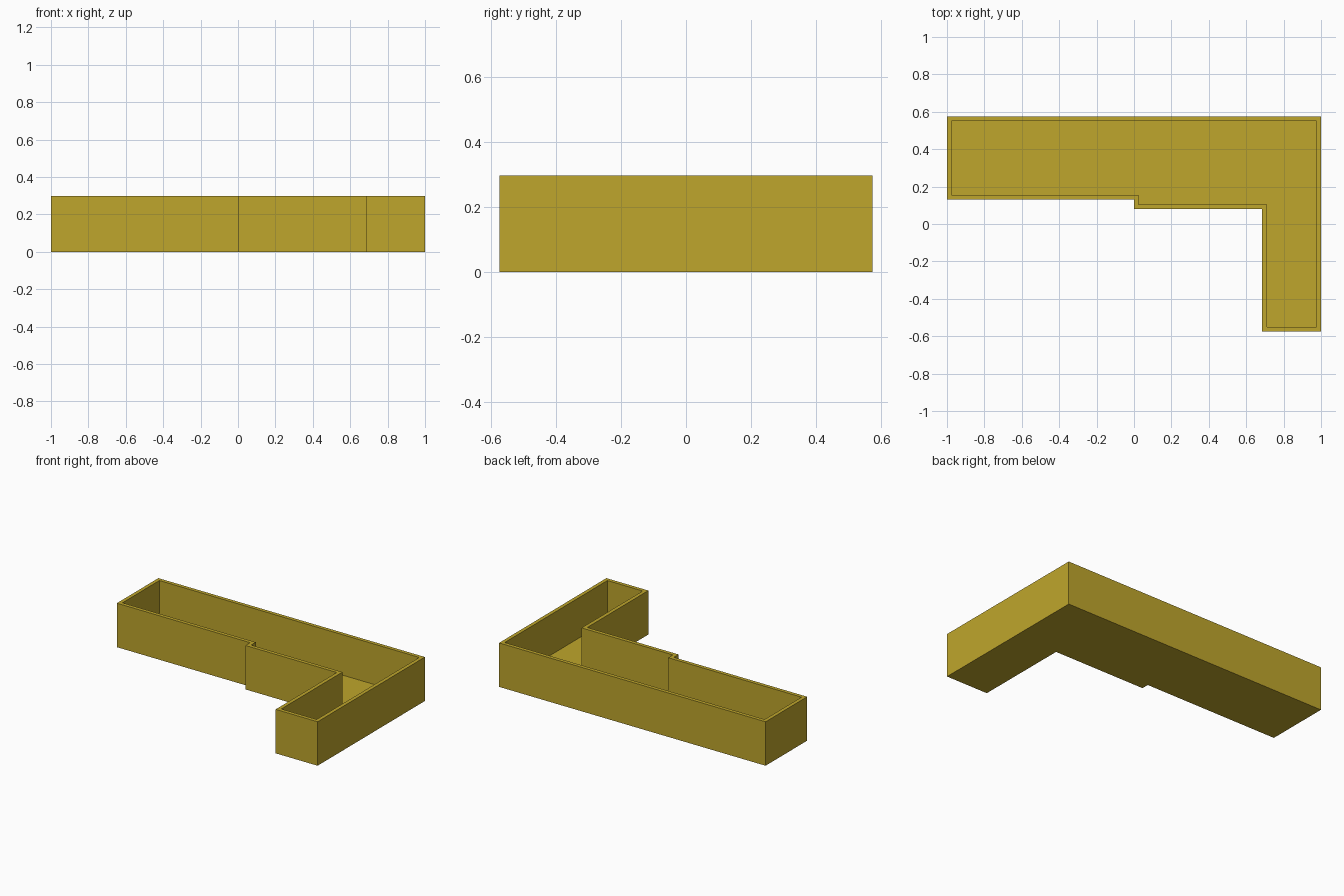
import bpy, bmesh

if "Cube" in bpy.data.objects:
    bpy.data.objects.remove(bpy.data.objects["Cube"])

HEIGHT, WALL, FLOOR = 0.298, 0.025, 0.024

# Stepped L-shaped outline, counter-clockwise from above
OUTLINE = [(-1, 0.575), (-1, 0.13), (0, 0.13), (0, 0.08),
           (0.685, 0.08), (0.685, -0.575), (1, -0.575), (1, 0.575)]

gold = bpy.data.materials.new("mustard_yellow")
gold.diffuse_color = (0.521, 0.381, 0.025, 1)
gold.use_nodes = True
gold.node_tree.nodes["Principled BSDF"].inputs["Base Color"].default_value = gold.diffuse_color

bm = bmesh.new()

# Solid block: base, top and outer sides
base = [bm.verts.new((x, y, 0)) for x, y in OUTLINE]
rim = [bm.verts.new((x, y, HEIGHT)) for x, y in OUTLINE]
bm.faces.new(base[::-1])
top = bm.faces.new(rim)
n = len(OUTLINE)
for i in range(n):
    j = (i + 1) % n
    bm.faces.new((base[i], base[j], rim[j], rim[i]))
bm.normal_update()

# Wall rim, then hollow interior down to the floor
bmesh.ops.inset_region(bm, faces=[top], thickness=WALL, use_even_offset=True)
floor = bmesh.ops.extrude_discrete_faces(bm, faces=[top])["faces"][0]
for v in floor.verts:
    v.co.z = FLOOR
bmesh.ops.recalc_face_normals(bm, faces=bm.faces[:])

mesh = bpy.data.meshes.new("open_tray")
bm.to_mesh(mesh)
bm.free()
mesh.materials.append(gold)
tray = bpy.data.objects.new("open_tray", mesh)
bpy.context.collection.objects.link(tray)
